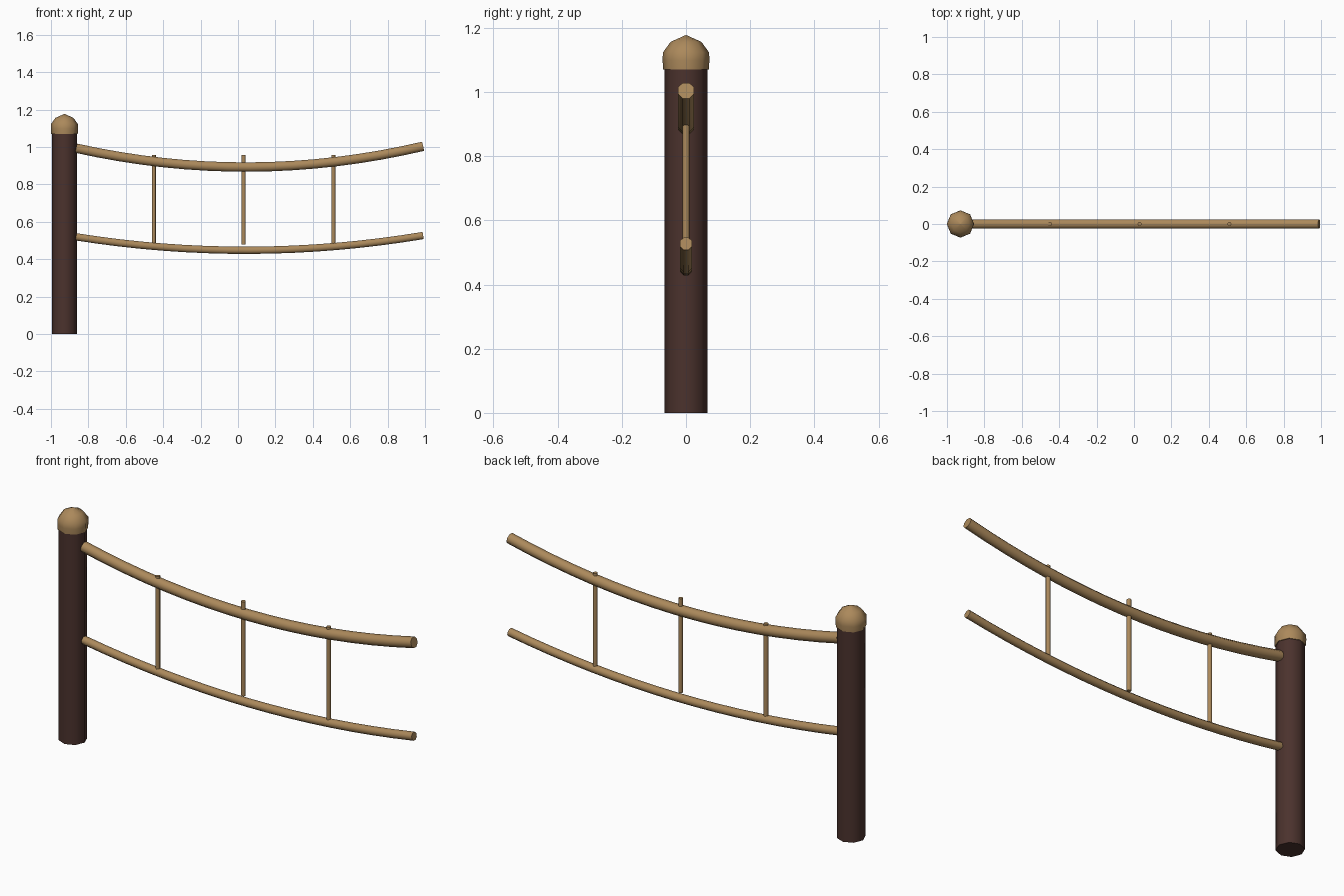
import bpy, math
from mathutils import Vector

if "Cube" in bpy.data.objects:
    bpy.data.objects.remove(bpy.data.objects["Cube"])


def material(name, color):
    m = bpy.data.materials.new(name)
    m.diffuse_color = (*color, 1)
    m.use_nodes = True
    m.node_tree.nodes["Principled BSDF"].inputs["Base Color"].default_value = m.diffuse_color
    return m


TAN = material("tan wood", (0.41, 0.25, 0.105))
BROWN = material("dark brown wood", (0.07, 0.032, 0.026))
POST_X = -0.928


def loft(name, rings, mat, angle=40):
    """Skin a list of equal vertex rings and close both ends."""
    n = len(rings[0])
    verts = [v for r in rings for v in r]
    faces = []
    for i in range(len(rings) - 1):
        for j in range(n):
            k = (j + 1) % n
            faces.append((i * n + j, i * n + k, (i + 1) * n + k, (i + 1) * n + j))
    faces.append(tuple(reversed(range(n))))
    faces.append(tuple(range((len(rings) - 1) * n, len(rings) * n)))
    mesh = bpy.data.meshes.new(name)
    mesh.from_pydata(verts, [], faces)
    mesh.materials.append(mat)
    ob = bpy.data.objects.new(name, mesh)
    bpy.context.collection.objects.link(ob)
    bpy.ops.object.select_all(action='DESELECT')
    ob.select_set(True)
    bpy.context.view_layer.objects.active = ob
    bpy.ops.object.shade_smooth_by_angle(angle=math.radians(angle))
    return ob


def turned(name, x, profile, n, mat, angle=50):
    """Upright turned part from (radius, height) pairs."""
    rings = [[(x + r * math.cos(2 * math.pi * j / n),
               r * math.sin(2 * math.pi * j / n), z) for j in range(n)]
             for r, z in profile]
    return loft(name, rings, mat, angle)


def rail(name, low, rise, r, n=8, steps=16):
    """Sagging round rail whose ends are cut square to its path."""
    x0, x1, mid, half = -0.866, 0.99, 0.04, 0.95
    rings = []
    for i in range(steps + 1):
        x = x0 + (x1 - x0) * i / steps
        u = (x - mid) / half
        centre = Vector((x, 0, low + rise * u * u))
        normal = Vector((-2 * rise * u / half, 0, 1)).normalized()
        ring = []
        for j in range(n):
            a = 2 * math.pi * (j + 0.5) / n
            ring.append(centre + Vector((0, r * math.cos(a), 0)) + normal * (r * math.sin(a)))
        rings.append(ring)
    return loft(name, rings, mat=TAN, angle=50)


# post and domed cap
turned("post", POST_X, [(0.067, 0), (0.067, 1.075)], 8, BROWN)
turned("post_cap", POST_X, [(0.071, 1.07), (0.073, 1.098), (0.072, 1.123),
                            (0.048, 1.156), (0.001, 1.177)], 8, TAN)

# sagging rails
rail("upper_rail", 0.893, 0.111, 0.027)
rail("lower_rail", 0.448, 0.079, 0.021)

# thin pickets pegged through the rails
for i, x in enumerate((-0.45, 0.03, 0.51)):
    turned(f"picket_{i + 1}", x, [(0.011, 0.478), (0.011, 0.957)], 8, TAN)
